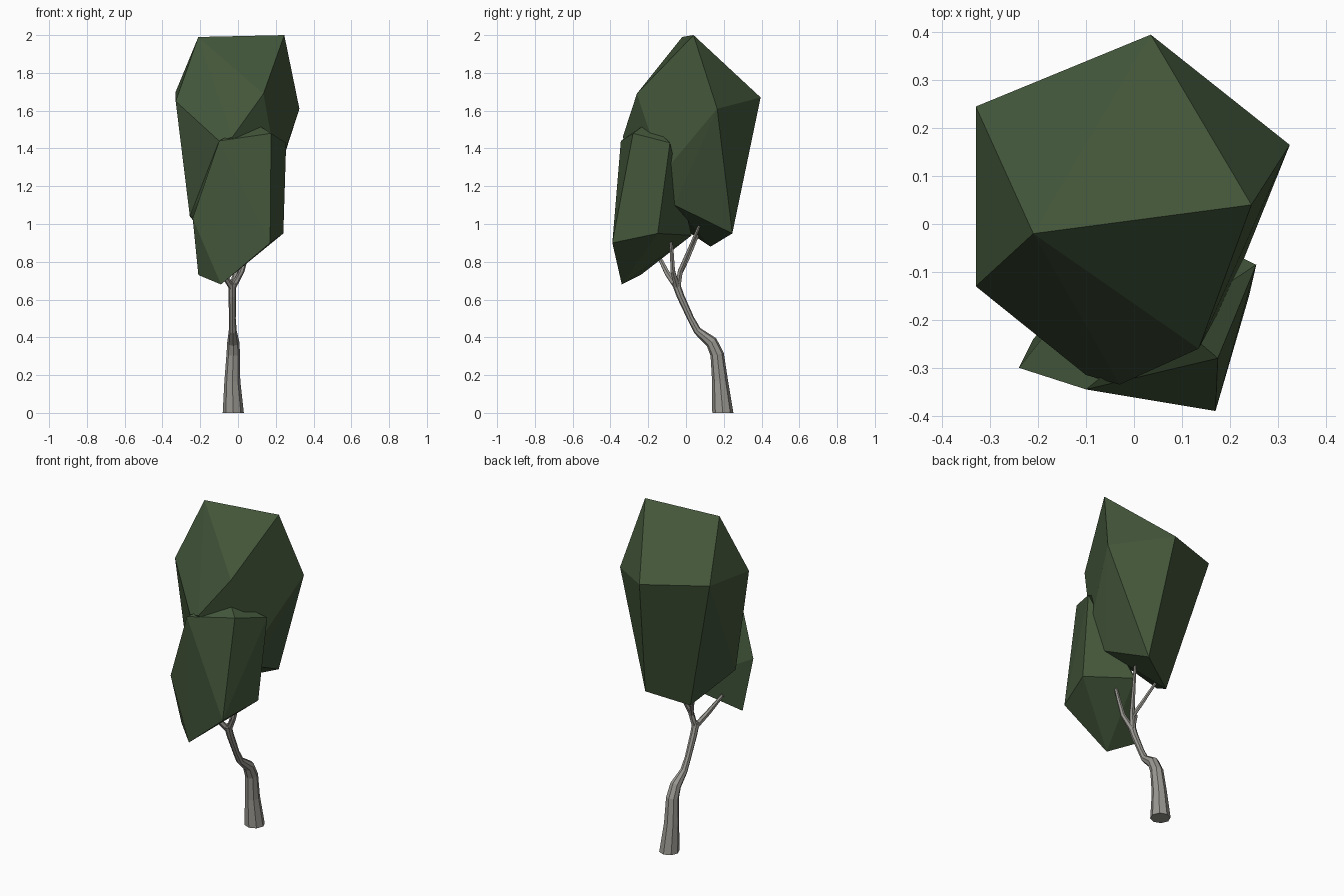
import bpy
import bmesh
import math
from mathutils import Vector

default_cube = bpy.data.objects.get("Cube")
if default_cube:
    bpy.data.objects.remove(default_cube, do_unlink=True)


def make_material(name, colour):
    material = bpy.data.materials.new(name)
    material.use_nodes = True
    material.diffuse_color = (*colour, 1)
    shader = material.node_tree.nodes["Principled BSDF"]
    shader.inputs["Base Color"].default_value = (*colour, 1)
    shader.inputs["Roughness"].default_value = 0.9
    return material


def finish(bm, name, material):
    bmesh.ops.recalc_face_normals(bm, faces=bm.faces)
    mesh = bpy.data.meshes.new(name)
    bm.to_mesh(mesh)
    bm.free()
    mesh.materials.append(material)
    obj = bpy.data.objects.new(name, mesh)
    bpy.context.collection.objects.link(obj)
    return obj


def faceted_clump(name, corners, material):
    """Closed low-poly mass spanned between a few corner points."""
    bm = bmesh.new()
    for corner in corners:
        bm.verts.new(corner)
    hull = bmesh.ops.convex_hull(bm, input=bm.verts)
    unused = {v for v in hull["geom_interior"] + hull["geom_unused"]
              if isinstance(v, bmesh.types.BMVert)}
    bmesh.ops.delete(bm, geom=list(unused), context="VERTS")
    bmesh.ops.dissolve_limit(bm, angle_limit=math.radians(2),
                             verts=bm.verts, edges=bm.edges)
    return finish(bm, name, material)


def tapered_limb(name, path, sides, material):
    """Flat-sided tube along (x, y, z, radius) stations."""
    bm = bmesh.new()
    centres = [Vector(station[:3]) for station in path]
    rings = []
    for i, station in enumerate(path):
        before, after = centres[max(i - 1, 0)], centres[min(i + 1, len(path) - 1)]
        up = Vector((0, 0, 1))
        # The foot of the trunk sits level on the ground
        turn = up.rotation_difference(up if station[2] == 0 else after - before)
        ring = []
        for k in range(sides):
            a = math.tau * k / sides
            offset = Vector((math.cos(a), math.sin(a), 0)) * station[3]
            ring.append(bm.verts.new(centres[i] + turn @ offset))
        rings.append(ring)
    for low, high in zip(rings, rings[1:]):
        for k in range(sides):
            n = (k + 1) % sides
            bm.faces.new((low[k], low[n], high[n], high[k]))
    bm.faces.new(rings[0][::-1])
    bm.faces.new(rings[-1])
    return finish(bm, name, material)


leaf = make_material("dark leaf green", (0.055, 0.092, 0.042))
bark = make_material("grey bark", (0.32, 0.31, 0.28))

# Tall main crown
faceted_clump("main_crown", [
    (-0.21, -0.02, 1.99), (0.245, 0.04, 2.0),
    (0.035, 0.395, 1.67), (-0.33, 0.245, 1.7), (-0.33, -0.13, 1.65),
    (0.325, 0.165, 1.61), (0.135, -0.26, 1.69),
    (-0.03, -0.335, 1.46), (-0.1, -0.315, 1.44), (0.21, -0.12, 1.27),
    (0.16, -0.06, 1.1), (0.1, 0.245, 0.95), (-0.12, 0.13, 0.88),
    (-0.255, -0.11, 1.04),
], leaf)

# Smaller lower crown at the front
faceted_clump("front_crown", [
    (0.08, -0.2, 1.54), (-0.1, -0.345, 1.44), (0.175, -0.28, 1.48),
    (0.255, -0.085, 1.43), (0.17, -0.39, 0.9), (-0.24, -0.3, 1.03),
    (-0.21, -0.24, 0.73), (-0.09, -0.34, 0.68), (0.24, -0.15, 0.95),
    (0.02, 0.03, 0.94),
], leaf)

# Crooked trunk
tapered_limb("trunk", [
    (-0.025, 0.195, 0, 0.056), (-0.03, 0.18, 0.17, 0.042),
    (-0.025, 0.165, 0.31, 0.036), (-0.025, 0.135, 0.375, 0.032),
    (-0.028, 0.06, 0.435, 0.021), (-0.03, 0.025, 0.5, 0.018),
    (-0.03, -0.03, 0.62, 0.02), (-0.03, -0.055, 0.69, 0.021),
], 8, bark)

# Branches reaching into the crowns
fork = (-0.03, -0.045, 0.66, 0.017)
branches = {
    "front_branch": [fork, (-0.08, -0.1, 0.74, 0.015), (-0.14, -0.15, 0.84, 0.01)],
    "left_branch": [fork, (0.02, -0.07, 0.75, 0.014), (0.05, -0.075, 0.85, 0.011),
                    (0.07, -0.085, 0.95, 0.008)],
    "back_branch": [fork, (-0.01, -0.03, 0.75, 0.015), (0.02, 0.02, 0.87, 0.011),
                    (0.05, 0.07, 0.99, 0.008)],
    "right_branch": [(-0.015, -0.03, 0.74, 0.013), (-0.05, 0.01, 0.82, 0.011),
                     (-0.11, 0.07, 0.96, 0.008)],
}
for branch_name, path in branches.items():
    tapered_limb(branch_name, path, 6, bark)
